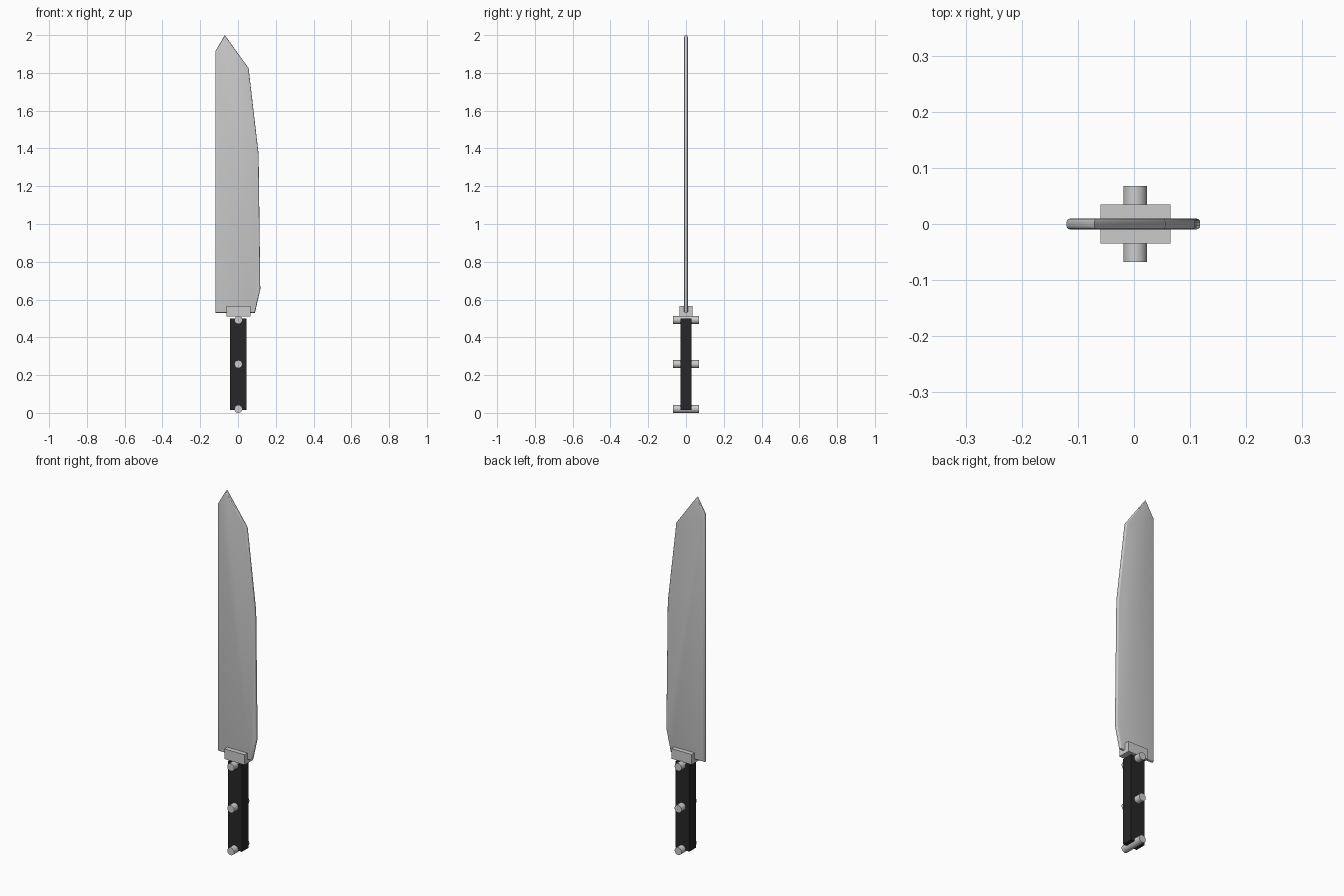
import bpy, bmesh, math

if "Cube" in bpy.data.objects:
    bpy.data.objects.remove(bpy.data.objects["Cube"])


def activate(obj):
    bpy.ops.object.select_all(action='DESELECT')
    obj.select_set(True)
    bpy.context.view_layer.objects.active = obj


def box(name, x0, x1, depth, z0, z1):
    bpy.ops.mesh.primitive_cube_add(size=1, location=((x0 + x1) / 2, 0, (z0 + z1) / 2))
    obj = bpy.context.object
    obj.name = name
    obj.scale = (x1 - x0, depth, z1 - z0)
    bpy.ops.object.transform_apply(location=False, rotation=False, scale=True)
    return obj


# Blade: outline extruded to a thin plate with rounded rims
outline = [(-0.12, 0.53), (0.09, 0.53), (0.118, 0.655), (0.109, 1.37),
           (0.056, 1.825), (-0.07, 2.0), (-0.12, 1.915)]
half = 0.0095
bm = bmesh.new()
face = bm.faces.new([bm.verts.new((x, -half, z)) for x, z in outline])
ext = bmesh.ops.extrude_face_region(bm, geom=[face])
verts = [g for g in ext['geom'] if isinstance(g, bmesh.types.BMVert)]
bmesh.ops.translate(bm, verts=verts, vec=(0, 2 * half, 0))
bmesh.ops.recalc_face_normals(bm, faces=bm.faces)
rim = [e for e in bm.edges if abs(e.verts[0].co.y - e.verts[1].co.y) < 1e-6]
bmesh.ops.bevel(bm, geom=rim, offset=0.006, segments=3, profile=0.5, affect='EDGES')
mesh = bpy.data.meshes.new("blade")
bm.to_mesh(mesh)
bm.free()
blade = bpy.data.objects.new("blade", mesh)
bpy.context.collection.objects.link(blade)
activate(blade)
bpy.ops.object.shade_smooth_by_angle(angle=math.radians(35))

# Guard block where the blade meets the handle
box("guard", -0.06, 0.065, 0.07, 0.51, 0.567)

# Black handle
handle = box("handle", -0.042, 0.045, 0.06, 0.016, 0.50)
black = bpy.data.materials.new("black_grip")
black.diffuse_color = (0.02, 0.02, 0.02, 1)
black.use_nodes = True
black.node_tree.nodes["Principled BSDF"].inputs["Base Color"].default_value = black.diffuse_color
handle.data.materials.append(black)

# Three pins through the handle
for i, z in enumerate((0.021, 0.258, 0.492)):
    bpy.ops.mesh.primitive_cylinder_add(vertices=32, radius=0.021, depth=0.135,
                                        location=(0.002, 0, z),
                                        rotation=(math.pi / 2, 0, 0))
    pin = bpy.context.object
    pin.name = f"handle_pin_{i + 1}"
    bpy.ops.object.shade_smooth_by_angle(angle=math.radians(35))
